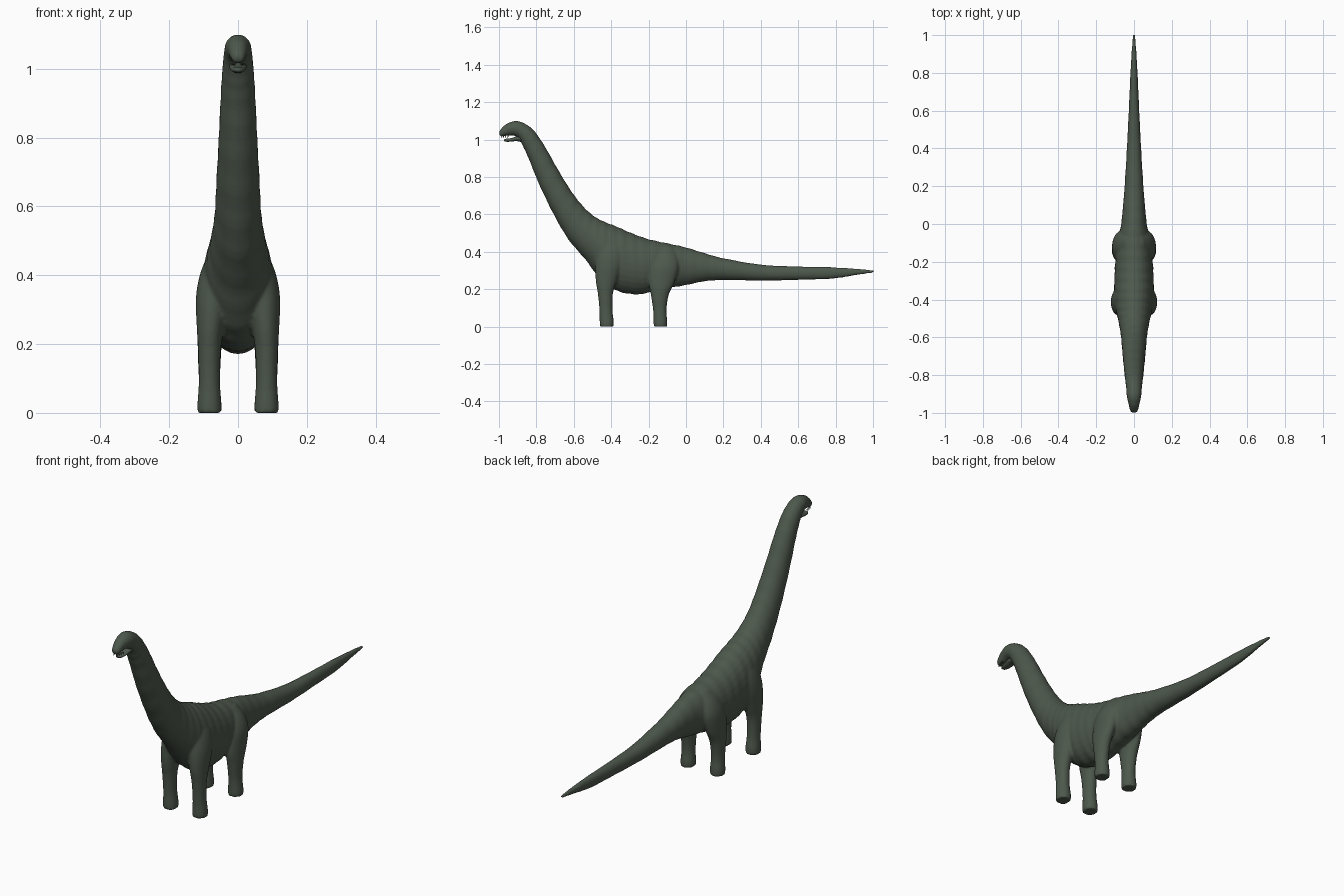
import bpy, bmesh, math
from mathutils import Vector

cube = bpy.data.objects.get("Cube")
if cube:
    bpy.data.objects.remove(cube, do_unlink=True)

# One dark green hide colour
hide = bpy.data.materials.new("dark green hide")
hide.use_nodes = True
hide.diffuse_color = (0.075, 0.098, 0.072, 1)
hide.node_tree.nodes["Principled BSDF"].inputs["Base Color"].default_value = hide.diffuse_color


def spline(a, b, c, d, t):
    """Smooth curve between b and c."""
    return [0.5 * (2 * q + (r - p) * t + (2 * p - 5 * q + 4 * r - s) * t * t
                   + (3 * q - p - 3 * r + s) * t ** 3) for p, q, r, s in zip(a, b, c, d)]


def loft(bm, stations, sides=28, steps=6, ripple=0.0):
    """Skin ovals; each station is (centre x, half width, top y, top z, bottom y, bottom z)."""
    n = len(stations)
    samples = []
    for i in range(n - 1):
        near = [stations[min(max(j, 0), n - 1)] for j in range(i - 1, i + 3)]
        samples += [spline(*near, k / steps) for k in range(steps)]
    samples.append(stations[-1])
    rings = []
    for i, (cx, w, ty, tz, by, bz) in enumerate(samples):
        top, low = Vector((cx, ty, tz)), Vector((cx, by, bz))
        mid = (top + low) / 2
        size = 1 + ripple * math.sin(i * 1.6)
        ring = []
        for s in range(sides):
            a = math.tau * s / sides
            ring.append(bm.verts.new(mid + size * ((top - mid) * math.sin(a)
                                                   + Vector((w * math.cos(a), 0, 0)))))
        rings.append(ring)
    for r, q in zip(rings, rings[1:]):
        for s in range(sides):
            t = (s + 1) % sides
            bm.faces.new((r[s], r[t], q[t], q[s]))
    bm.faces.new(rings[0])
    bm.faces.new(rings[-1])


def finish(bm, name):
    bmesh.ops.recalc_face_normals(bm, faces=bm.faces)
    mesh = bpy.data.meshes.new(name)
    bm.to_mesh(mesh)
    bm.free()
    mesh.materials.append(hide)
    mesh.shade_smooth()
    ob = bpy.data.objects.new(name, mesh)
    bpy.context.collection.objects.link(ob)
    return ob


# Tail, trunk, neck and upper head in one skin
trunk = [
    (0, .006, 1.005, .302, 1.005, .289),
    (0, .012, .92, .31, .92, .277),
    (0, .020, .78, .318, .78, .256),
    (0, .028, .6, .322, .6, .25),
    (0, .038, .4, .332, .4, .246),
    (0, .050, .2, .366, .2, .249),
    (0, .058, .1, .393, .1, .243),
    (0, .068, 0, .424, 0, .222),
    (0, .086, -.1, .446, -.1, .205),
    (0, .099, -.2, .468, -.2, .182),
    (0, .104, -.29, .5, -.27, .172),
    (0, .105, -.37, .535, -.37, .192),
    (0, .098, -.44, .563, -.455, .25),
    (0, .082, -.5, .597, -.535, .355),
    (0, .069, -.56, .655, -.63, .468),
    (0, .063, -.62, .735, -.71, .605),
    (0, .056, -.69, .85, -.785, .76),
    (0, .050, -.755, .965, -.84, .895),
    (0, .045, -.81, 1.045, -.872, .965),
    (0, .041, -.86, 1.085, -.892, 1.002),
    (0, .038, -.91, 1.1, -.915, 1.02),
    (0, .030, -.957, 1.086, -.94, 1.022),
    (0, .024, -.987, 1.06, -.967, 1.02),
    (0, .016, -1.001, 1.04, -.992, 1.014),
]

# Legs as (height, centre x, centre y, half width, half depth)
fore = [(0, .083, -.424, .035, .037), (.03, .083, -.424, .035, .038),
        (.09, .083, -.428, .031, .035), (.18, .083, -.431, .033, .041),
        (.25, .08, -.425, .04, .058), (.34, .072, -.41, .05, .075),
        (.42, .055, -.4, .05, .075), (.5, .035, -.4, .03, .05)]
hind = [(0, .083, -.137, .035, .036), (.03, .083, -.137, .035, .037),
        (.09, .083, -.14, .031, .036), (.17, .083, -.14, .034, .048),
        (.24, .08, -.13, .037, .07), (.32, .07, -.115, .043, .077),
        (.38, .05, -.11, .04, .065), (.43, .03, -.11, .02, .04)]

bm = bmesh.new()
loft(bm, trunk, ripple=0.012)
for leg in (fore, hind):
    for side in (-1, 1):
        loft(bm, [(side * x, w, y + d, z, y - d, z) for z, x, y, w, d in leg])
body = finish(bm, "body_with_legs")

# Fuse the limbs into the trunk and soften the joins
fuse = body.modifiers.new("fuse", 'REMESH')
fuse.mode = 'VOXEL'
fuse.voxel_size = 0.006
fuse.use_smooth_shade = True
soften = body.modifiers.new("soften", 'SMOOTH')
soften.factor = 0.5
soften.iterations = 6

# Open lower jaw
bm = bmesh.new()
loft(bm, [(0, .024, -.87, 1.03, -.875, .985),
          (0, .025, -.905, 1.018, -.905, .992),
          (0, .021, -.94, 1.007, -.94, .989),
          (0, .016, -.962, 1.005, -.962, .989),
          (0, .007, -.972, 1.001, -.972, .993)], sides=20)
finish(bm, "lower_jaw")

# Row of small teeth under the upper jaw
bm = bmesh.new()
for side in (-1, 1):
    for k in range(4):
        y, x = -.988 + .012 * k, side * (.009 + .003 * k)
        loft(bm, [(x, .003, y + .003, 1.022, y - .003, 1.022),
                  (x, .001, y + .001, 1.009, y - .001, 1.009)], sides=8, steps=1)
finish(bm, "upper_teeth")
